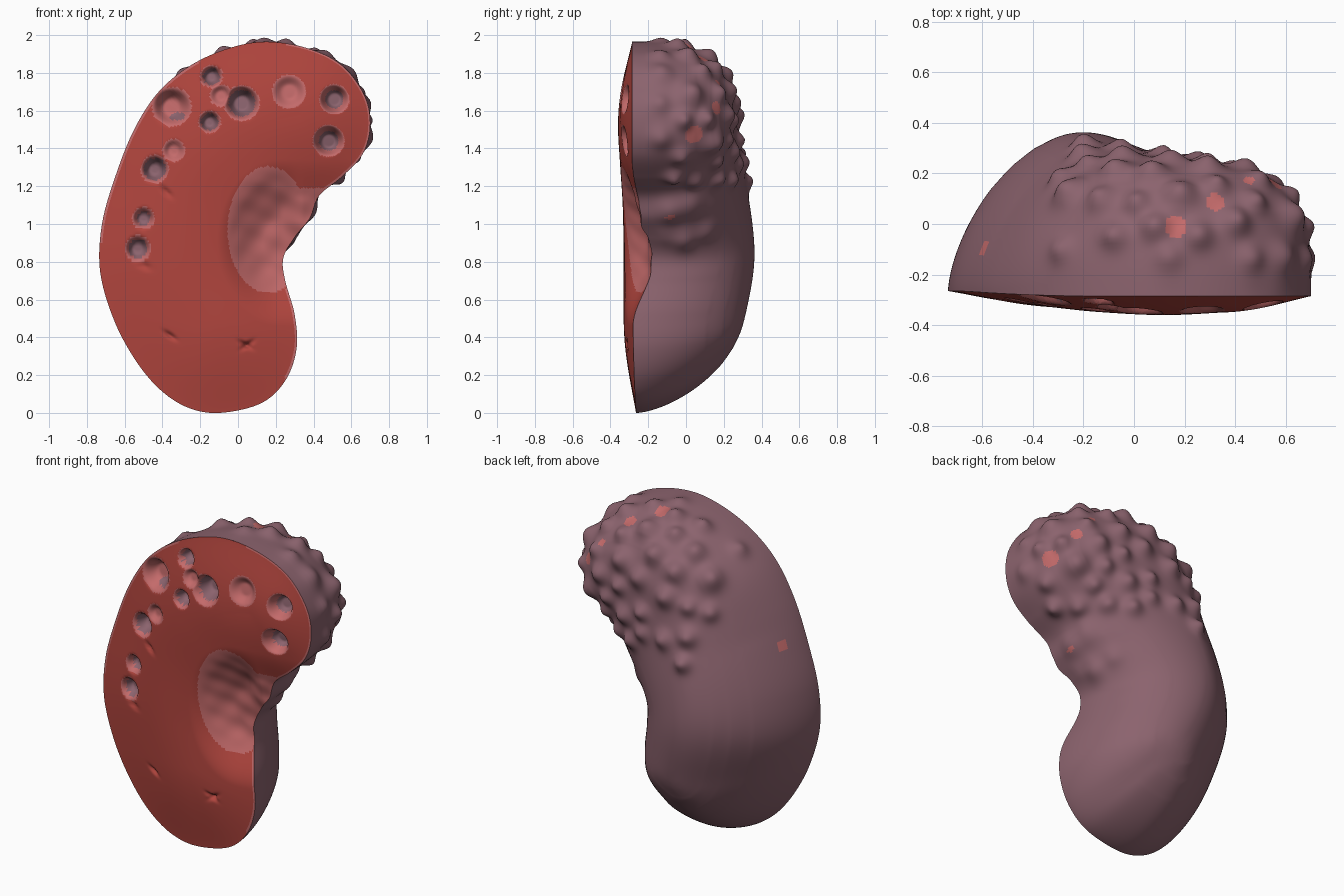
import bpy, bmesh, math, random
from mathutils import Vector

if "Cube" in bpy.data.objects:
    bpy.data.objects.remove(bpy.data.objects["Cube"])

random.seed(11)

def material(name, rgb):
    m = bpy.data.materials.new(name)
    m.diffuse_color = (*rgb, 1)
    m.use_nodes = True
    m.node_tree.nodes["Principled BSDF"].inputs["Base Color"].default_value = m.diffuse_color
    return m

RED = material("cut face red", (0.44, 0.06, 0.048))
PINK = material("pink lining", (0.55, 0.145, 0.145))
MAUVE = material("outer skin mauve", (0.26, 0.125, 0.155))

# Outline of the kidney: x, z, and the position on the spine it runs toward
OUTLINE = [
    (-.10, 0, 0), (-.27, .03, 0), (-.42, .13, 0), (-.55, .29, 0), (-.66, .50, .03),
    (-.73, .75, .17), (-.72, 1.0, .32), (-.65, 1.25, .43), (-.55, 1.5, .53),
    (-.42, 1.70, .63), (-.25, 1.84, .72), (-.05, 1.93, .80), (.15, 1.965, .88),
    (.37, 1.93, 1), (.55, 1.84, 1), (.67, 1.68, 1), (.70, 1.52, 1), (.66, 1.37, 1),
    (.55, 1.25, .95), (.43, 1.15, .78), (.38, 1.03, .60), (.30, .93, .45),
    (.24, .82, .30), (.25, .70, .17), (.30, .52, .05), (.31, .34, 0), (.25, .17, 0),
    (.12, .05, 0)]
# Spine: x, z, front depth, back depth
SPINE = [(-.13, .50, -.33, .315), (-.24, .80, -.33, .37), (-.20, 1.10, -.335, .345),
         (-.08, 1.35, -.35, .295), (.12, 1.52, -.36, .265), (.33, 1.58, -.35, .23)]

def spline(pts, t, closed):
    n = len(pts)
    i = math.floor(t) if closed else min(int(t), n - 2)
    f = t - i
    get = (lambda k: pts[k % n]) if closed else (lambda k: pts[max(0, min(n - 1, k))])
    a, b, c, d = (Vector(get(i + k)) for k in (-1, 0, 1, 2))
    return .5 * (2*b + (c - a)*f + (2*a - 5*b + 4*c - d)*f*f + (3*b - a - 3*c + d)*f**3)

def smooth(k):
    k = max(0, min(1, k))
    return k * k * (3 - 2 * k)

# Cavities in the cut face: x, z, pink radius, mauve radius, depth
CAVITIES = [
    (-.35, 1.62, .105, 0, .08), (-.14, 1.78, .06, .045, .08), (.02, 1.64, .095, .07, .11),
    (-.15, 1.54, .06, .045, .08), (-.09, 1.68, .06, 0, .03), (.27, 1.70, .09, 0, .035),
    (.51, 1.66, .08, .048, .08), (.48, 1.44, .085, .052, .09), (-.34, 1.39, .06, 0, .03),
    (-.44, 1.29, .075, .058, .09), (-.50, 1.03, .06, .035, .06), (-.53, .87, .07, .05, .07)]
# Small creases: x, z, angle
CREASES = [(-.36, .41, -.6), (.05, .36, .6), (.04, .36, -.5), (-.38, 1.17, -.7), (-.5, .78, -.3)]

def hilum(x, z):
    # 1 at the centre of the notch hollow, 0 at its edge
    k = 1 - math.hypot((x - .16) / .215, (z - .97) / .335)
    if x > .16:
        k = max(k, 1 - abs(z - .96) / .23)
    return k

def carve(x, z):
    # broad hollow, with a raised lip on the upper side of the notch
    d = .10 * smooth(1.35 - 1.35 * math.hypot(max(0, .22 - x) / .33, (z - .90) / .44))
    d *= 1 - .55 * smooth((x - .22) / .13) * smooth((z - .82) / .2)
    d += .004 * smooth(hilum(x, z) * 3) * math.sin(x * 30 + z * 9) * math.sin(z * 40 - x * 6)
    for cx, cz, r, _, depth in CAVITIES:
        d = max(d, depth * smooth((r - math.hypot(x - cx, z - cz)) / (r * .65)))
    for cx, cz, a in CREASES:
        u = (x - cx) * math.cos(a) + (z - cz) * math.sin(a)
        v = (z - cz) * math.cos(a) - (x - cx) * math.sin(a)
        d += .018 * math.exp(-(u / .035)**2 - (v / .012)**2)
    return d

def shell(name, n, rings, front):
    """Rings running from the outline in to the spine, domed to the front or back."""
    bm = bmesh.new()
    fac = bm.verts.layers.float.new("dome")
    grid = []
    for i in range(n):
        x, z, t = spline(OUTLINE, i * len(OUTLINE) / n, True)
        t = max(0, min(1, t))
        w = x * (1.2 - .4 * smooth(z - .5)) + (z - 1) * .55
        p = 1.58 + 1.02 * smooth((w + .3) / .8)
        rim = -.265 - .02 * smooth(w + .6)
        col = []
        for j in range(rings + 1):
            u = j / rings
            if front:
                f = math.sin(u * math.pi / 2) ** 1.1
            else:
                u = u ** 1.5
                f = (1 - (1 - u)**p)**(1 / p)
            # the last ring snaps to shared points so both sides weld
            ts = round(t * 70) / 70 if j == rings else t
            sx, sz, yf, yb = spline(SPINE, ts * (len(SPINE) - 1), False)
            px, pz = x + (sx - x) * u, z + (sz - z) * u
            y = rim + ((yf if front else yb) - rim) * f
            y += carve(px, pz) if front else carve(x, z) * (1 - f)
            v = bm.verts.new((px, y, pz))
            v[fac] = f
            col.append(v)
        grid.append(col)
    for i in range(n):
        a, b = grid[i], grid[(i + 1) % n]
        for j in range(rings):
            q = (a[j], b[j], b[j + 1], a[j + 1])
            face = bm.faces.new(q[::-1] if front else q)
            c = face.calc_center_median()
            if front:
                face.material_index = front_colour(c.x, c.z, j)
            face.smooth = True
    bmesh.ops.remove_doubles(bm, verts=bm.verts, dist=.004 if front else .006)
    # even out the seam along the spine
    for limit, count in (((.97, 6),) if front else ((.65, 30), (.8, 40), (.9, 40))):
        inner = [v for v in bm.verts if v[fac] > limit]
        for _ in range(count):
            bmesh.ops.smooth_vert(bm, verts=inner, factor=.5, use_axis_x=True,
                                  use_axis_y=True, use_axis_z=True)
    bm.normal_update()
    if not front:
        add_lumps(bm, fac)
        add_patches(bm)
    me = bpy.data.meshes.new(name)
    bm.to_mesh(me)
    bm.free()
    ob = bpy.data.objects.new(name, me)
    bpy.context.collection.objects.link(ob)
    for m in ((RED, PINK, MAUVE) if front else (MAUVE, PINK)):
        me.materials.append(m)
    return ob

def front_colour(x, z, ring):
    colour = 0
    for cx, cz, r, dark, _ in CAVITIES:
        d = math.hypot(x - cx, z - cz)
        if d < dark:
            return 2
        if d < r:
            colour = 1
    if math.hypot((x + .32) / .04, (z - 1.57) / .02) < 1:
        return 2
    if hilum(x, z) > 0 or (ring < 2 and (x > .25 or (x < -.2 and z > .9))):
        return 1
    return colour

# Knobbly lumps over the upper back, plus folds by the notch
def add_lumps(bm, fac):
    verts = list(bm.verts)
    spots = []
    pool = [v for v in verts if v.co.z > 1.22 and v.co.y > -.15
            and v.co.x > -.3 + .3 * max(0, 1.5 - v.co.z)]
    random.shuffle(pool)
    for v in pool:
        r = random.uniform(.045, .066)
        if all((v.co - s).length > 1.32 * (r + q) for s, q, _ in spots):
            spots.append((v.co.copy(), r, r * random.uniform(.7, .95)))
    spots += [(Vector((.40, -.10, 1.07)), .07, .04), (Vector((.41, .04, 1.10)), .07, .035),
              (Vector((.31, -.14, .92)), .06, .035), (Vector((.29, -.02, .90)), .07, .04),
              (Vector((.26, .12, .95)), .06, .02)]
    for v in verts:
        h = 0
        for s, r, k in spots:
            d = (v.co - s).length_squared / (r * r)
            if d < 6:
                h += k * math.exp(-d)
        v.co += v.normal * h * min(1, v[fac] * 2.5)

# Small pink patches on the outer skin: x, y, z, radius
def add_patches(bm):
    for x, y, z, r in ((.16, 0, 1.95, .045), (.32, .09, 1.88, .038), (.66, .05, 1.47, .05),
                       (.39, -.08, 1.04, .022), (.46, .2, 1.77, .022),
                       (.58, .19, 1.62, .035), (-.57, -.1, 1.28, .035)):
        c = min((f.calc_center_median() for f in bm.faces),
                key=lambda q: (q - Vector((x, y, z))).length)
        for f in bm.faces:
            if (f.calc_center_median() - c).length < r:
                f.material_index = 1

shell("cut_face", 420, 72, True)
shell("outer_skin", 380, 72, False)
